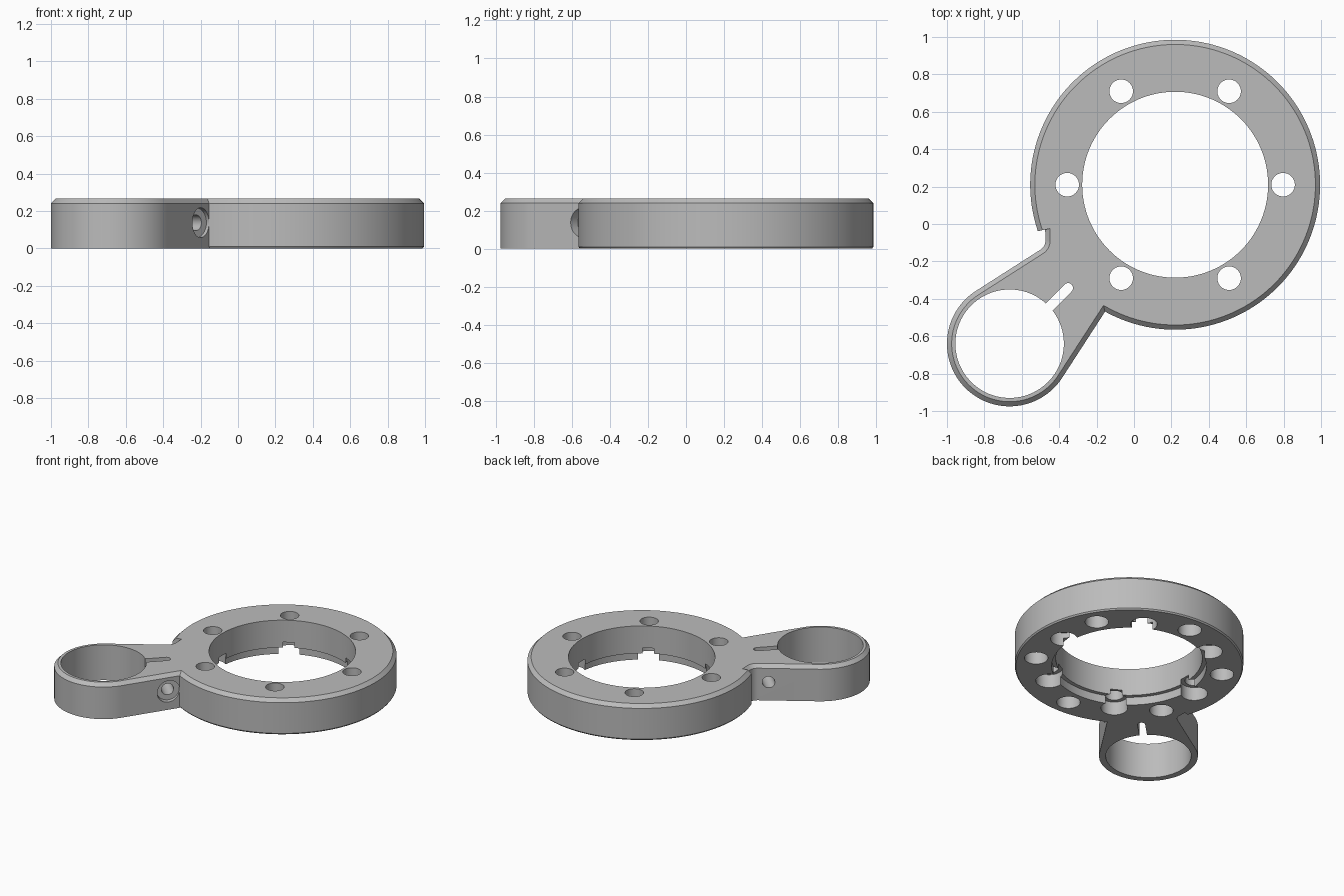
import bpy, bmesh
from math import cos, sin, radians, pi
from mathutils import Vector, Matrix

cube = bpy.data.objects.get("Cube")
if cube:
    bpy.data.objects.remove(cube)

RING = Vector((0.22, 0.21))      # centre of the large ring
CLAMP = Vector((-0.665, -0.64))  # centre of the small clamp ring
HEIGHT = 0.265

grey = bpy.data.materials.new("plain grey")
grey.use_nodes = True
colour = (0.5, 0.5, 0.5, 1)
grey.diffuse_color = colour
grey.node_tree.nodes["Principled BSDF"].inputs["Base Color"].default_value = colour


def polar(centre, radius, degrees):
    a = radians(degrees)
    return centre + Vector((cos(a), sin(a))) * radius


def arc(centre, radius, start, end, steps):
    return [polar(centre, radius, start + (end - start) * i / steps) for i in range(steps + 1)]


def offset(points, amounts):
    """Move each edge inward by its own amount and rejoin the corners."""
    result = []
    n = len(points)
    for i, p in enumerate(points):
        a = (p - points[i - 1]).normalized()
        b = (points[(i + 1) % n] - p).normalized()
        na, nb = Vector((-a.y, a.x)), Vector((-b.y, b.x))
        da, db = amounts[i - 1], amounts[i]
        det = na.x * nb.y - na.y * nb.x
        if abs(det) < 1e-4:
            result.append(p + na * da)
        else:
            result.append(p + Vector((da * nb.y - db * na.y, db * na.x - da * nb.x)) / det)
    return result


def make_object(name, bm):
    bmesh.ops.recalc_face_normals(bm, faces=bm.faces[:])
    mesh = bpy.data.meshes.new(name)
    bm.to_mesh(mesh)
    bm.free()
    mesh.materials.append(grey)
    obj = bpy.data.objects.new(name, mesh)
    bpy.context.collection.objects.link(obj)
    return obj


# Outline: large ring, relief notch, arm and clamp ring, counter-clockwise
ring_arc = arc(RING, 0.775, -118.9, 198.7, 128)
notch = [Vector((-0.475, -0.03))] + arc(Vector((-0.533, -0.087)), 0.06, 0, -57.4, 12)
clamp_arc = arc(CLAMP, 0.335, 122.6, 328.5, 72)
outline = ring_arc + notch + clamp_arc
last = len(ring_arc) - 1
top_inset = [0 if i == last else 0.025 for i in range(len(outline))]
bottom_inset = [0.008 if i < last else 0 for i in range(len(outline))]

# Solid body with chamfered top edge and a fine bottom edge on the ring
levels = [(offset(outline, bottom_inset), 0), (outline, 0.01),
          (outline, HEIGHT - 0.025), (offset(outline, top_inset), HEIGHT)]
bm = bmesh.new()
loops = [[bm.verts.new((p.x, p.y, z)) for p in pts] for pts, z in levels]
for low, high in zip(loops, loops[1:]):
    for i in range(len(low)):
        j = (i + 1) % len(low)
        bm.faces.new((low[i], low[j], high[j], high[i]))
bm.faces.new(loops[0])
bm.faces.new(loops[-1])
bmesh.ops.remove_doubles(bm, verts=bm.verts[:], dist=1e-5)
body = make_object("ring_and_clamp_body", bm)


def cut(bm):
    cutter = make_object("cutter", bm)
    cutter.hide_render = True
    bpy.context.view_layer.objects.active = body
    mod = body.modifiers.new("cut", 'BOOLEAN')
    mod.operation = 'DIFFERENCE'
    mod.solver = 'EXACT'
    mod.object = cutter
    bpy.ops.object.modifier_apply(modifier=mod.name)
    bpy.data.objects.remove(cutter)


def drill(centres, radius, bottom, top, segments=40):
    """Cut upright round holes between two heights."""
    bm = bmesh.new()
    for c in centres:
        place = Matrix.Translation((c.x, c.y, (bottom + top) / 2))
        bmesh.ops.create_cone(bm, cap_ends=True, segments=segments, radius1=radius,
                              radius2=radius, depth=top - bottom, matrix=place)
    cut(bm)


def drill_side(start, end, radius):
    """Cut a level round hole along a line."""
    line = end - start
    turn = line.to_track_quat('Z', 'Y').to_matrix().to_4x4()
    bm = bmesh.new()
    bmesh.ops.create_cone(bm, cap_ends=True, segments=40, radius1=radius, radius2=radius,
                          depth=line.length, matrix=Matrix.Translation((start + end) / 2) @ turn)
    cut(bm)


# Large bore with a wider step at the bottom
drill([RING], 0.497, -0.1, 0.4, 112)
drill([RING], 0.525, -0.1, 0.06, 112)

# Six through holes with wide pockets below, and six blind holes between them
through = [polar(RING, 0.577, 60 * i) for i in range(6)]
blind = [polar(RING, 0.64, 60 * i + 30) for i in range(6)]
drill(through, 0.063, -0.1, 0.4)
drill(through, 0.091, -0.1, 0.1)
drill(blind, 0.08, -0.1, 0.11)

# Clamp bore
drill([CLAMP], 0.29, -0.1, 0.4, 96)

# Clamp slot with a rounded end
slot_end = Vector((-0.352, -0.342))
along = Vector((1, 1)).normalized()
side = Vector((-along.y, along.x)) * 0.026
start = slot_end - along * 0.22
rounded = [slot_end + side * cos(pi * i / 12) + along * 0.026 * sin(pi * i / 12) for i in range(13)]
bm = bmesh.new()
base = bm.faces.new([bm.verts.new((p.x, p.y, -0.1))
                     for p in [start - side, start + side] + rounded])
moved = bmesh.ops.extrude_face_region(bm, geom=[base], use_keep_orig=True)["geom"]
bmesh.ops.translate(bm, vec=(0, 0, 0.5), verts=[v for v in moved if isinstance(v, bmesh.types.BMVert)])
cut(bm)

# Clamp screw hole across the slot, with a recess for the screw head
mouth = Vector((-0.197, -0.54, 0.137))
axis = Vector((1, -1, 0)).normalized()
drill_side(mouth + axis * 0.2, mouth - axis * 0.7, 0.042)
drill_side(mouth + axis * 0.2, mouth - axis * 0.04, 0.08)

# Smooth round walls, crisp edges
bpy.ops.object.select_all(action='DESELECT')
body.select_set(True)
bpy.context.view_layer.objects.active = body
bpy.ops.object.shade_smooth_by_angle(angle=radians(25))
